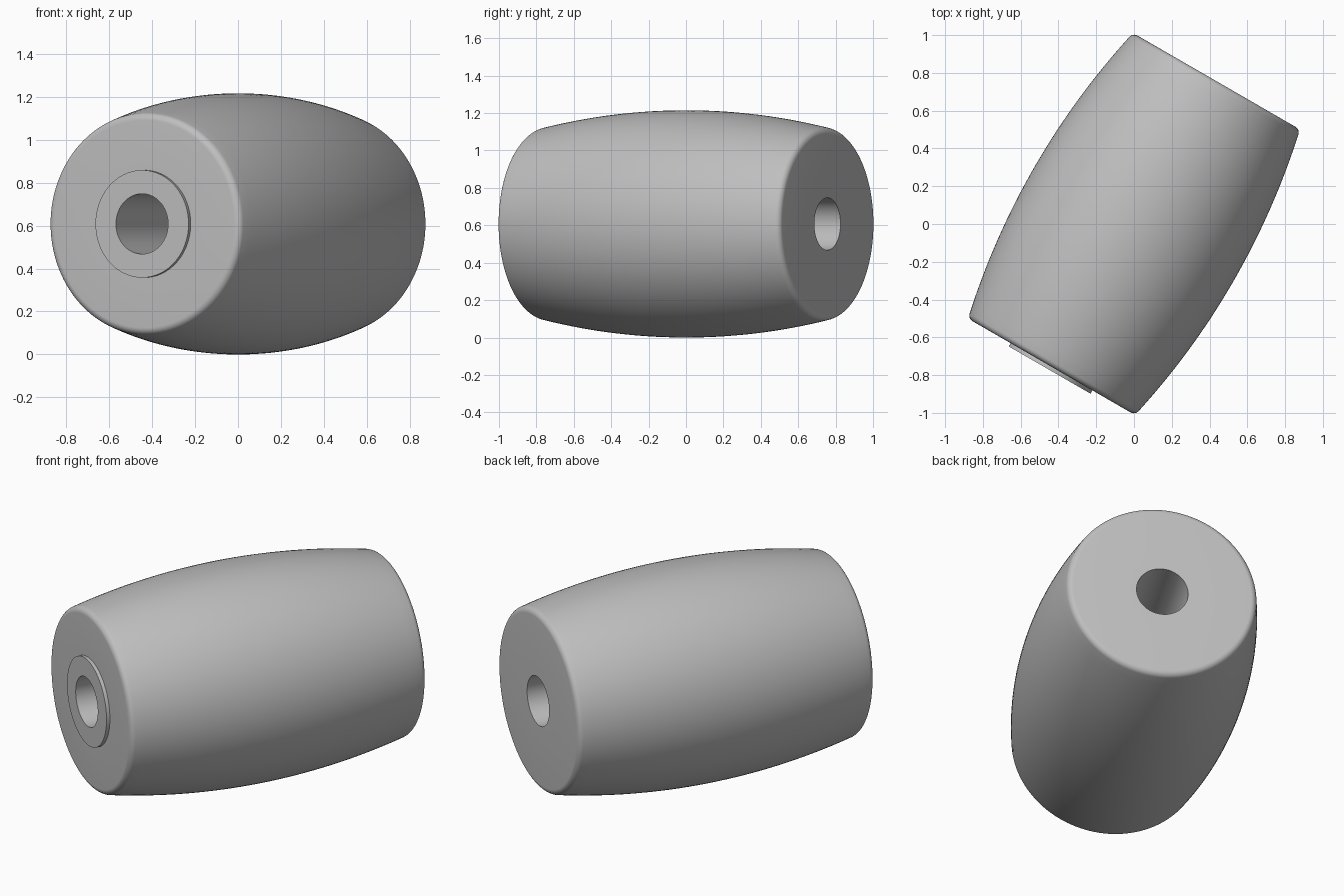
import bpy, bmesh, math
from mathutils import Matrix, Vector

if "Cube" in bpy.data.objects:
    bpy.data.objects.remove(bpy.data.objects["Cube"])

HALF_LEN, END_R, MID_R = 0.873, 0.5175, 0.6075   # barrel size
FILLET, HOLE_R = 0.035, 0.14
BOSS_R, BOSS_END = 0.25, 0.893
SEGMENTS = 128

grey = bpy.data.materials.new("plain grey")
grey.diffuse_color = (0.52, 0.52, 0.52, 1)
grey.use_nodes = True
grey.node_tree.nodes["Principled BSDF"].inputs["Base Color"].default_value = grey.diffuse_color


def half_profile():
    """(radius, axial) points from mid-length to the flat end face."""
    zc, rc = HALF_LEN - FILLET, END_R - FILLET
    drop = MID_R - END_R
    tilt = math.atan(2 * drop / zc)
    z_end = zc + FILLET * math.sin(tilt)
    r_end = rc + FILLET * math.cos(tilt)
    # bulging side as a circular arc
    d = MID_R - r_end
    big = (z_end ** 2 + d ** 2) / (2 * d)
    pts = []
    for i in range(17):
        z = z_end * i / 16
        pts.append((MID_R - big + math.sqrt(big * big - z * z), z))
    # rounded rim
    for i in range(1, 9):
        a = tilt + (math.pi / 2 - tilt) * i / 8
        pts.append((rc + FILLET * math.cos(a), zc + FILLET * math.sin(a)))
    return pts


# closed section: back bore, back face, barrel side, front face, raised boss, bore
half = half_profile()
section = [(HOLE_R, -HALF_LEN)]
section += [(r, -z) for r, z in reversed(half[1:])] + half
section += [(BOSS_R, HALF_LEN), (BOSS_R, BOSS_END), (HOLE_R, BOSS_END)]

# revolve the section
bm = bmesh.new()
rings = []
for k in range(SEGMENTS):
    a = 2 * math.pi * k / SEGMENTS
    rings.append([bm.verts.new((r * math.cos(a), r * math.sin(a), z)) for r, z in section])
n = len(section)
for k in range(SEGMENTS):
    p, q = rings[k], rings[(k + 1) % SEGMENTS]
    for j in range(n):
        m = (j + 1) % n
        bm.faces.new((p[j], q[j], q[m], p[m]))
bmesh.ops.recalc_face_normals(bm, faces=bm.faces[:])

# lay it down, boss end towards front left
axis = Vector((-0.5, -math.sqrt(0.75), 0))
turn = Vector((0, 0, 1)).rotation_difference(axis).to_matrix().to_4x4()
bm.transform(Matrix.Translation((0, 0, MID_R)) @ turn)

mesh = bpy.data.meshes.new("barrel_roller")
bm.to_mesh(mesh)
bm.free()
mesh.materials.append(grey)
roller = bpy.data.objects.new("barrel_roller", mesh)
bpy.context.collection.objects.link(roller)
bpy.context.view_layer.objects.active = roller
roller.select_set(True)
bpy.ops.object.shade_smooth_by_angle(angle=math.radians(30))
